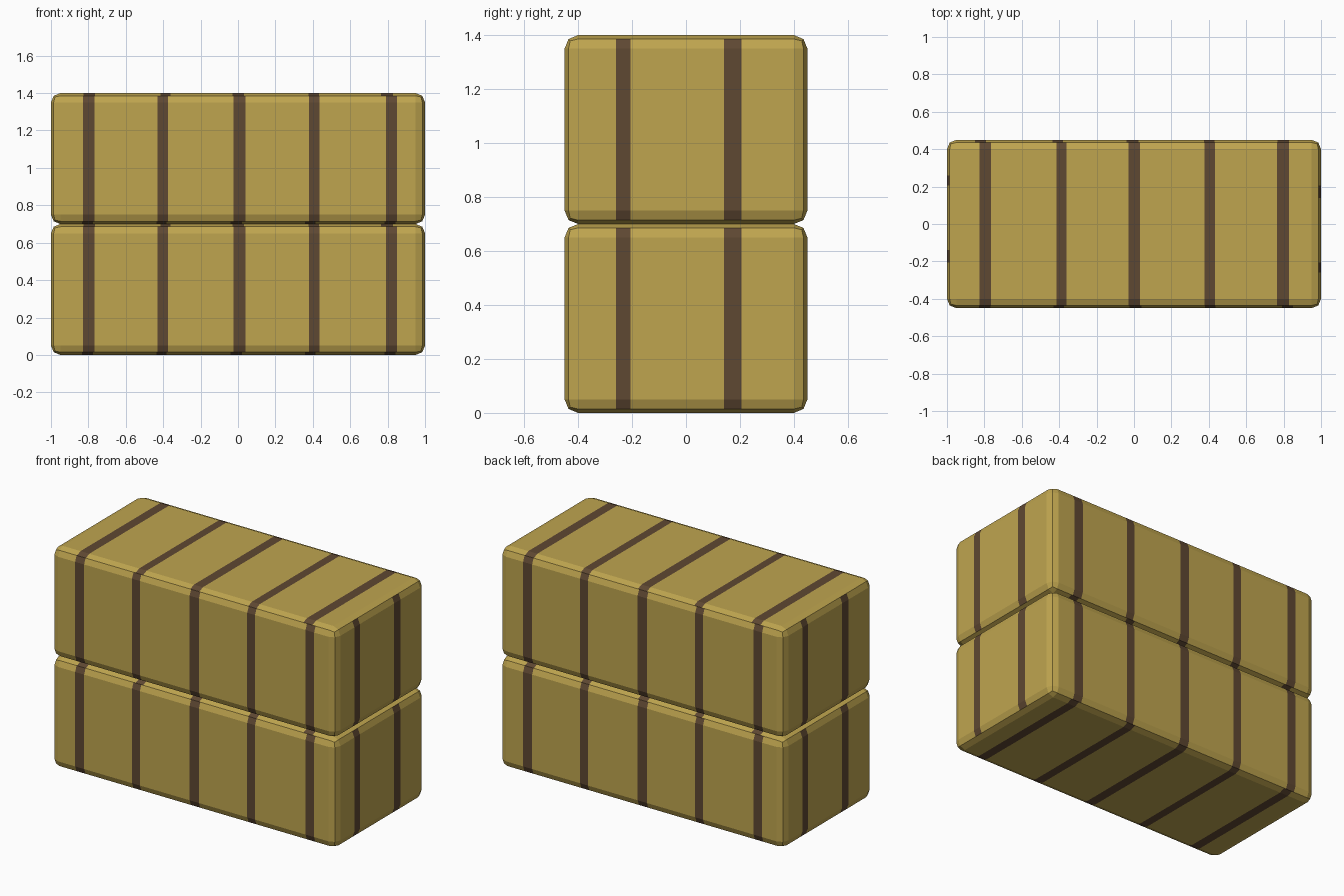
import bpy, bmesh
from mathutils import Vector

if "Cube" in bpy.data.objects:
    bpy.data.objects.remove(bpy.data.objects["Cube"])

SIZE = Vector((2.0, 0.9, 0.7))
BEVEL = 0.05


def material(name, rgb):
    m = bpy.data.materials.new(name)
    m.diffuse_color = (*rgb, 1.0)
    m.use_nodes = True
    m.node_tree.nodes["Principled BSDF"].inputs["Base Color"].default_value = m.diffuse_color
    return m


straw = material("straw yellow", (0.521, 0.376, 0.078))
strap = material("strap brown", (0.114, 0.065, 0.032))

# Strap ranges on each side: (side axis, sign) -> (axis across the straps, ranges)
front = [(-0.83, -0.767), (-0.43, -0.375), (-0.025, 0.04), (0.38, 0.435), (0.79, 0.85)]
top = [(-0.827, -0.765), (-0.415, -0.362), (-0.03, 0.033), (0.377, 0.433), (0.765, 0.828)]
bottom = [(-0.835, -0.775), (-0.437, -0.383), (-0.04, 0.022), (0.358, 0.415), (0.783, 0.842)]
end = [(-0.26, -0.205), (0.14, 0.205)]


def turned(ranges):
    return [(-b, -a) for a, b in ranges]


STRAPS = {
    (1, -1): (0, front), (1, 1): (0, turned(front)),
    (2, 1): (0, top), (2, -1): (0, bottom),
    (0, 1): (1, end), (0, -1): (1, turned(end)),
}


def side_faces(bm, axis, sign):
    """Faces pointing mainly along one signed axis, including the near bevel strip."""
    out = []
    for f in bm.faces:
        n = f.normal
        if n[axis] * sign > 0.75:
            out.append(f)
    return out


def hay_bale(name, z):
    bm = bmesh.new()
    bmesh.ops.create_cube(bm, size=1.0)
    bmesh.ops.scale(bm, vec=SIZE, verts=bm.verts)
    bmesh.ops.bevel(bm, geom=bm.edges[:], offset=BEVEL, segments=2,
                    profile=0.5, affect='EDGES')
    bm.normal_update()
    # Cut the straps into each side and colour them
    for (axis, sign), (across, ranges) in STRAPS.items():
        no = Vector((0, 0, 0))
        no[across] = 1.0
        for lo, hi in ranges:
            for cut in (lo, hi):
                faces = side_faces(bm, axis, sign)
                geom = (faces + list({e for f in faces for e in f.edges})
                        + list({v for f in faces for v in f.verts}))
                bmesh.ops.bisect_plane(bm, geom=geom, plane_co=no * cut, plane_no=no)
                bm.normal_update()
            for f in side_faces(bm, axis, sign):
                if lo < f.calc_center_median()[across] < hi:
                    f.material_index = 1
    mesh = bpy.data.meshes.new(name)
    bm.to_mesh(mesh)
    bm.free()
    mesh.materials.append(straw)
    mesh.materials.append(strap)
    ob = bpy.data.objects.new(name, mesh)
    ob.location.z = z
    bpy.context.collection.objects.link(ob)


# Two bales stacked
hay_bale("lower_bale", SIZE.z / 2)
hay_bale("upper_bale", SIZE.z * 1.5)
